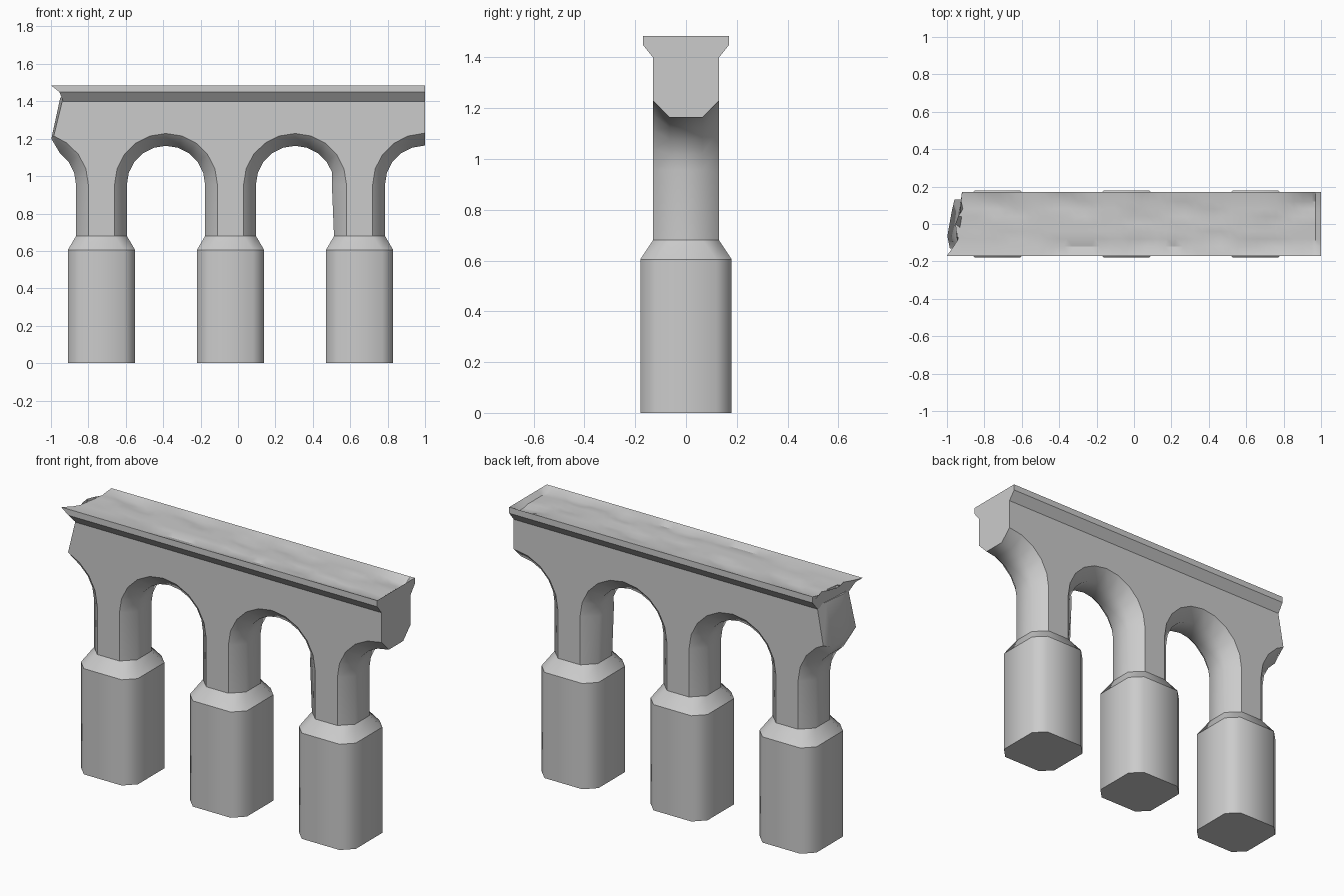
import bpy, bmesh, math
from mathutils import Vector, noise

if "Cube" in bpy.data.objects:
    bpy.data.objects.remove(bpy.data.objects["Cube"])

PIERS = (-0.73, -0.04, 0.65)      # pier centres along x
STEP = 0.69
SPRING = 0.955                    # height where the arches start


def finish(name, bm, sharp):
    """Smooth shade, with the chosen edges kept sharp."""
    bmesh.ops.recalc_face_normals(bm, faces=bm.faces)
    for f in bm.faces:
        f.smooth = True
    for e in bm.edges:
        e.smooth = not (e.calc_face_angle(0) > math.radians(52) or sharp(e))
    me = bpy.data.meshes.new(name)
    bm.to_mesh(me)
    bm.free()
    ob = bpy.data.objects.new(name, me)
    bpy.context.collection.objects.link(ob)
    return ob


def loft(rings):
    """Closed solid through rings of equal point count."""
    bm = bmesh.new()
    vs = [[bm.verts.new(p) for p in r] for r in rings]
    n = len(vs[0])
    for a, b in zip(vs, vs[1:]):
        for i in range(n):
            bm.faces.new((a[i], a[(i + 1) % n], b[(i + 1) % n], b[i]))
    caps = [bm.faces.new(vs[0]), bm.faces.new(vs[-1][::-1])]
    return bm, set(e for f in caps for e in f.edges)


def octagon(cx, hx, fx, hy, fy, z):
    q = [(hx, -fy), (hx, fy), (fx, hy), (-fx, hy),
         (-hx, fy), (-hx, -fy), (-fx, -hy), (fx, -hy)]
    return [(cx + x, y, z) for x, y in q]


# Pier bases with tapered shoulders
for k, cx in enumerate(PIERS):
    bm, caps = loft([octagon(cx, .18, .12, .18, .12, 0),
                     octagon(cx, .18, .12, .18, .12, .605),
                     octagon(cx, .136, .07, .13, .065, .68)])
    finish("pier_base_%d" % (k + 1), bm,
           lambda e: abs(e.verts[0].co.z - e.verts[1].co.z) < 1e-4)


# Arcade wall: outer sections carry the wide arch, inner ones the soffit
def wall_section(y, r, leg, left):
    def arc(cx, a):
        a = math.radians(a)
        return (cx + r * math.cos(a), SPRING + (r - .002) * math.sin(a))
    pts = [left[1]] + [arc(PIERS[0] - STEP / 2, a) for a in (54, 36, 18, 0)]
    for k, cx in enumerate(PIERS):
        pts += [(cx - leg, .66), (cx + leg, .66)]
        angles = range(180, -1, -18) if k < 2 else range(180, 90, -18)
        pts += [arc(cx + STEP / 2, a) for a in angles]
        if k == 1 and r < .25:                       # slightly worn corner
            pts[-1] = (pts[-1][0] - .012, pts[-1][1])
    pts += [(1, SPRING + r), (1, 1.42), left[0]]
    return [(x, y, z) for x, z in pts]


bm, caps = loft([
    wall_section(-.13, .275, .07, ((-.935, 1.42), (-.985, 1.215))),
    wall_section(-.065, .209, .136, ((-.95, 1.42), (-.998, 1.20))),
    wall_section(.065, .209, .136, ((-.935, 1.42), (-.975, 1.17))),
    wall_section(.13, .275, .07, ((-.92, 1.42), (-.96, 1.20)))])
finish("arcade_wall", bm, lambda e: e in caps)

# Deck with cornice: cross-sections from the broken left end to the cut right end
TOP = [(.17, -.92), (.12, -.925), (.08, -.915), (.04, -.94), (0, -.955),
       (-.04, -.95), (-.08, -.94), (-.12, -.965), (-.17, -1)]


def deck_section(t):
    pts = [(-.935, -.13, 1.40), (-.925, .13, 1.40), (-.92, .17, 1.45)]
    for y, xl in TOP:
        x = xl + (1 - xl) * t
        d = 0
        if abs(y) < .16 and t < .999:                # worn road surface
            worn = noise.noise(Vector((x * 5, y * 12, 3.1)))
            d = .006 + .010 * max(0, min(1, worn * 5))
            d += .02 * max(0, (x - .65) / .35) ** 2
        pts.append((xl, y, 1.485 - d))
    pts.append((-.955, -.17, 1.45))
    return [(xl + (1 - xl) * t, y, z) for xl, y, z in pts]


bm, caps = loft([deck_section(i / 40) for i in range(40)]
                + [deck_section(.985), deck_section(1)])
finish("deck_cornice", bm,
       lambda e: e in caps or e.calc_face_angle(0) > math.radians(30))
